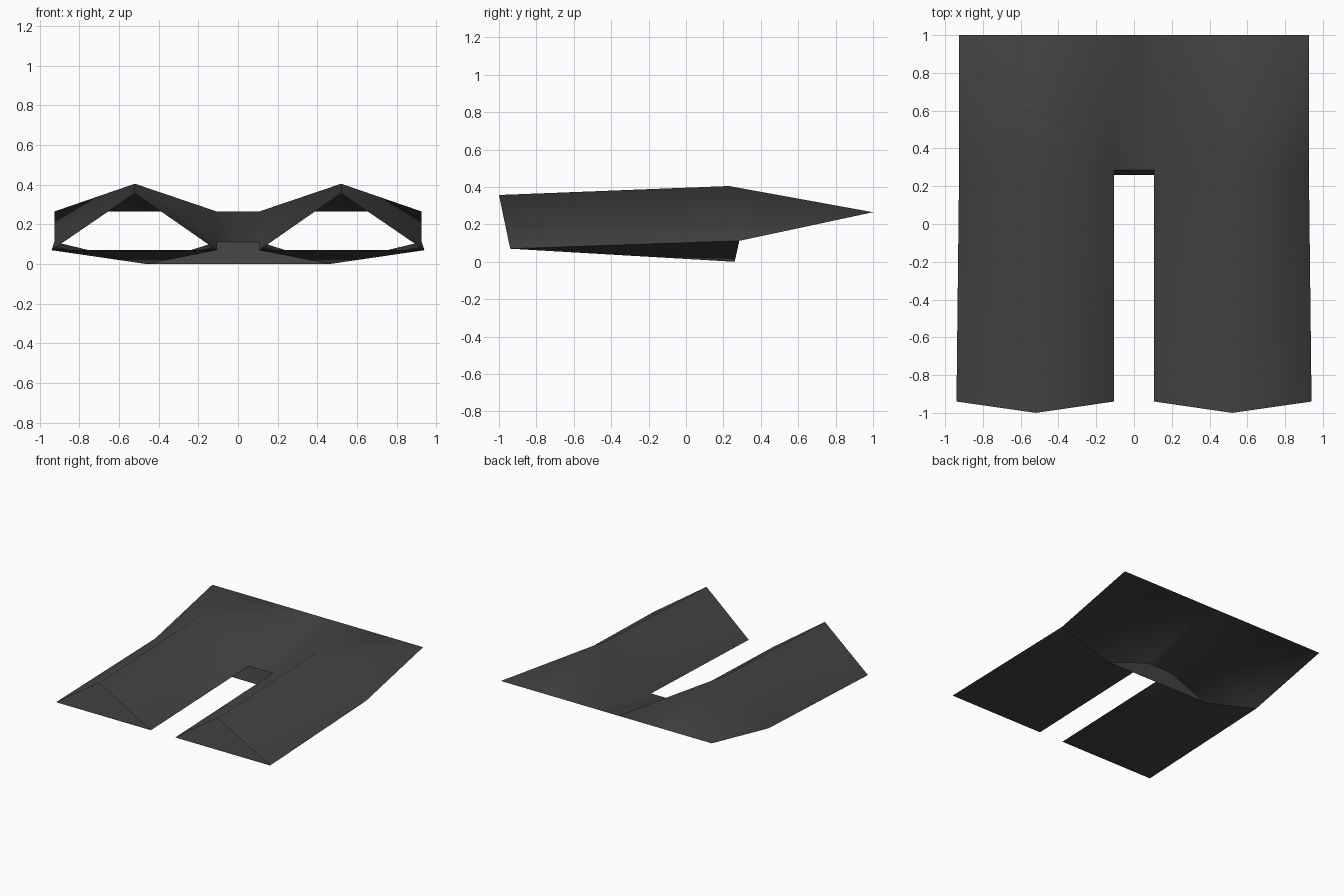
import bpy, bmesh

if "Cube" in bpy.data.objects:
    bpy.data.objects.remove(bpy.data.objects["Cube"])

cloth = bpy.data.materials.new("dark grey cloth")
cloth.diffuse_color = (0.055, 0.055, 0.055, 1)
cloth.use_nodes = True
cloth.node_tree.nodes["Principled BSDF"].inputs["Base Color"].default_value = cloth.diffuse_color

# Shared cross-sections of the right half (x > 0)
HEM = [(0.94, -0.94, 0.07), (0.52, -1.0, 0.357), (0.107, -0.94, 0.07)]
KNEE = [(0.926, 0.285, 0.112), (0.52, 0.23, 0.405), (0.107, 0.285, 0.112)]
WAIST = [(0.926, 1.0, 0.265), (0.52, 1.0, 0.265), (0.107, 1.0, 0.265)]
SEAT = (0.46, 0.26, 0.0)


def centre(p):
    return (0.0, p[1], p[2])


def half_part(name, faces):
    """Build a half sheet from point loops and mirror it across x = 0."""
    bm = bmesh.new()
    for loop in faces:
        bm.faces.new([bm.verts.new(p) for p in loop]).smooth = True
    bmesh.ops.remove_doubles(bm, verts=bm.verts, dist=0.0005)
    mesh = bpy.data.meshes.new(name)
    bm.to_mesh(mesh)
    bm.free()
    mesh.materials.append(cloth)
    obj = bpy.data.objects.new(name, mesh)
    bpy.context.collection.objects.link(obj)
    mirror = obj.modifiers.new("mirror", 'MIRROR')
    mirror.use_clip = True
    return obj


(ho, ht, hi), (ko, kt, ki), (wo, wt, wi) = HEM, KNEE, WAIST

# Upper shell: ridged leg fronts, then the panel tapering to a flat waist
half_part("trouser_front", [
    (ht, ho, ko, kt), (hi, ht, kt, ki),
    (kt, ko, wo), (kt, wo, wt), (kt, wt, wi), (ki, kt, wi),
    (centre(ki), ki, wi, centre(wi)),
])

# Underside of the legs, sagging to the seat and open behind it
half_part("leg_underside", [
    (ho, SEAT, ko), (ho, hi, SEAT), (hi, ki, SEAT),
])

# Crotch wall joining both legs
half_part("crotch_gusset", [
    (centre(SEAT), SEAT, ki, centre(ki)),
])
